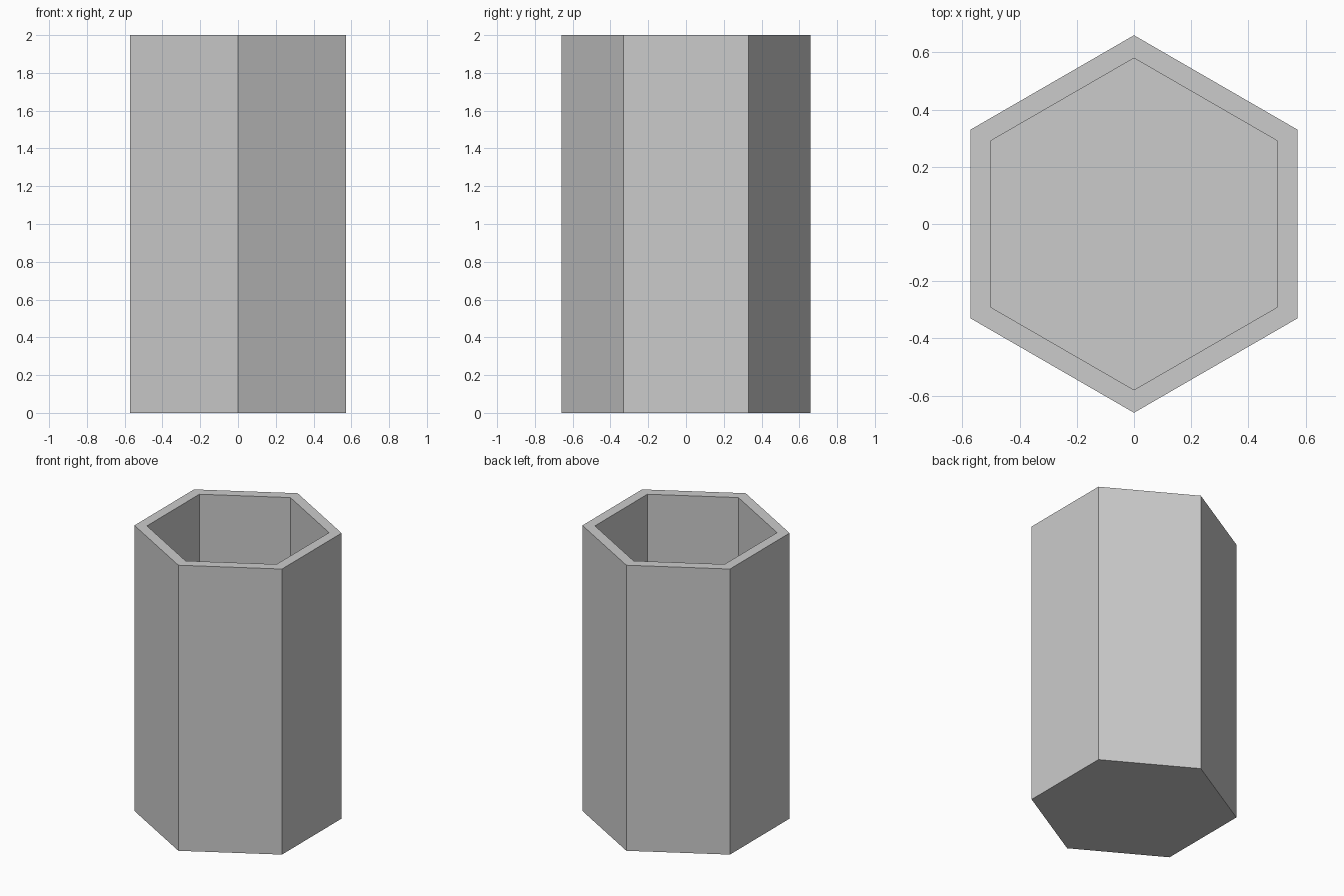
import bpy, bmesh, math

if "Cube" in bpy.data.objects:
    bpy.data.objects.remove(bpy.data.objects["Cube"])

OUTER, INNER, HEIGHT, FLOOR = 0.66, 0.58, 2.0, 0.07
SIDES = 6

bm = bmesh.new()


def ring(radius, z):
    """Hexagon of vertices with a corner pointing along +y."""
    return [bm.verts.new((radius * math.cos(a), radius * math.sin(a), z))
            for a in (math.pi / 2 + i * 2 * math.pi / SIDES for i in range(SIDES))]


# Profile from the outer base, up over the rim and down to the inner floor
rings = [ring(r, z) for r, z in
         ((OUTER, 0), (OUTER, HEIGHT), (INNER, HEIGHT), (INNER, FLOOR))]
for low, high in zip(rings, rings[1:]):
    for i in range(SIDES):
        j = (i + 1) % SIDES
        bm.faces.new((low[i], low[j], high[j], high[i]))

# Underside and inner floor
bm.faces.new(rings[0][::-1])
bm.faces.new(rings[-1])
bmesh.ops.recalc_face_normals(bm, faces=bm.faces)

mesh = bpy.data.meshes.new("hexagonal_cup")
bm.to_mesh(mesh)
bm.free()
cup = bpy.data.objects.new("hexagonal_cup", mesh)
bpy.context.collection.objects.link(cup)
